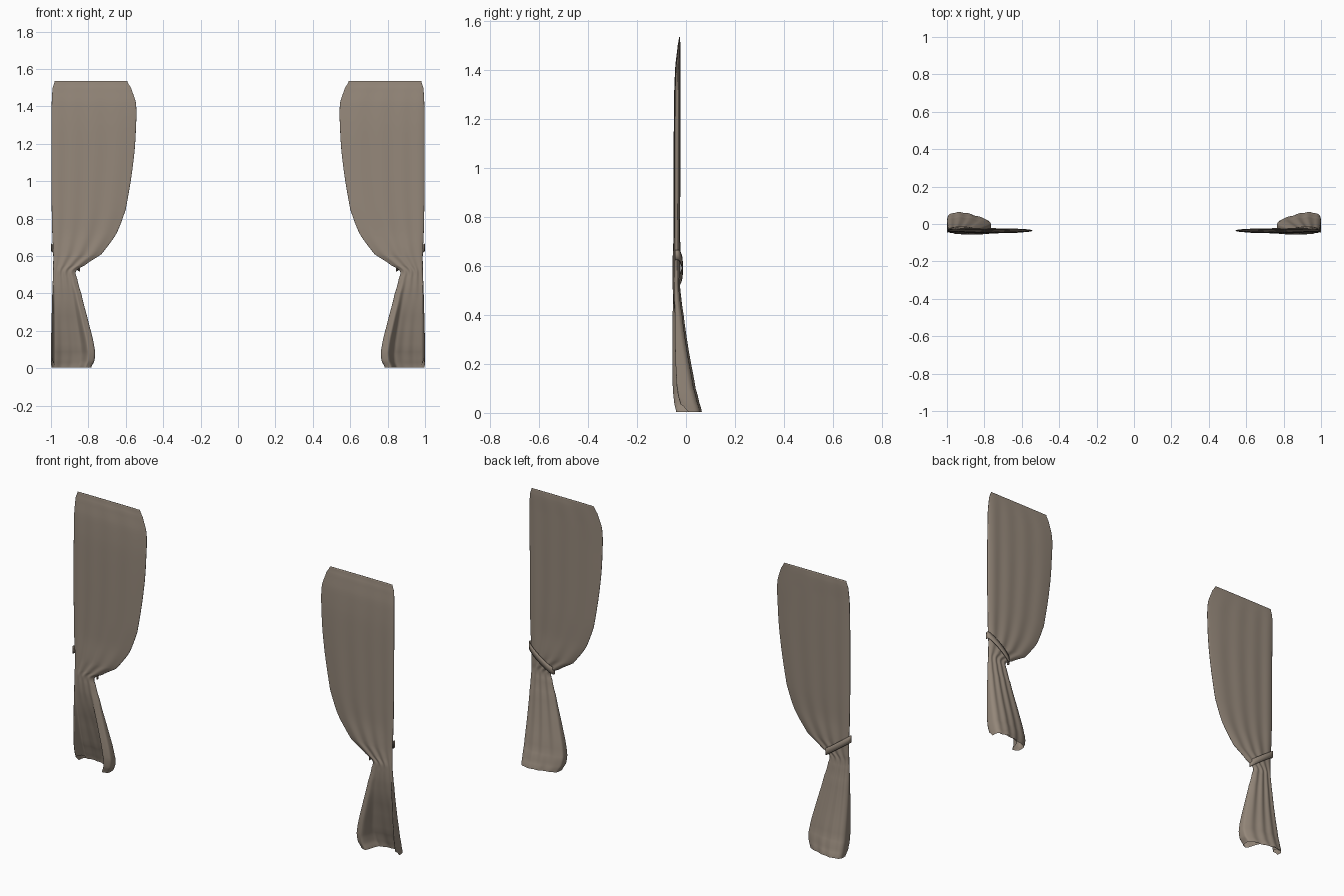
import bpy, bmesh, math

if "Cube" in bpy.data.objects:
    bpy.data.objects.remove(bpy.data.objects["Cube"])

cloth = bpy.data.materials.new("taupe cloth")
cloth.diffuse_color = (0.30, 0.245, 0.195, 1)
cloth.use_nodes = True
cloth.node_tree.nodes["Principled BSDF"].inputs["Base Color"].default_value = cloth.diffuse_color

# Section keys: height, outer x, inner x, front y, back y (outer side), back y (inner side),
# fold depth, hollow (how far the front is drawn in towards the back)
KEYS = [
    (0.004, .998, .785, -.048, .068, .040, .004, 1),
    (0.04, 1.00, .768, -.056, .058, .032, .005, 1),
    (0.10, 1.00, .766, -.062, .042, .022, .006, .95),
    (0.25, .997, .800, -.063, .014, .006, .006, .75),
    (0.40, .993, .838, -.060, -.008, -.011, .006, .35),
    (0.48, .990, .860, -.056, -.020, -.020, .005, .1),
    (0.52, .988, .866, -.055, -.024, -.024, .005, 0),
    (0.55, .988, .820, -.055, -.022, -.024, .005, 0),
    (0.61, .988, .730, -.055, -.020, -.024, .005, 0),
    (0.72, .993, .650, -.055, -.019, -.022, .004, 0),
    (0.85, .996, .600, -.055, -.018, -.021, .003, 0),
    (1.10, .997, .560, -.055, -.017, -.020, .003, 0),
    (1.30, .997, .545, -.053, -.017, -.020, .002, 0),
    (1.42, .996, .546, -.047, -.018, -.020, .002, 0),
    (1.50, .991, .572, -.036, -.020, -.022, .001, 0),
    (1.535, .980, .592, -.029, -.024, -.024, 0, 0),
]


def catmull(p0, p1, p2, p3, t):
    m1, m2 = (p2 - p0) / 2, (p3 - p1) / 2
    return ((2*t**3 - 3*t*t + 1) * p1 + (t**3 - 2*t*t + t) * m1
            + (3*t*t - 2*t**3) * p2 + (t**3 - t*t) * m2)


def smooth(a, b, v):
    t = max(0, min(1, (v - a) / (b - a)))
    return t * t * (3 - 2 * t)


def sections(steps=5):
    n = len(KEYS)
    for i in range(n - 1):
        q = [KEYS[max(0, min(n - 1, i + d))] for d in (-1, 0, 1, 2)]
        for s in range(steps):
            t = s / steps
            # height, fold depth and hollow run straight, the outline is smooth
            yield [q[1][k] + (q[2][k] - q[1][k]) * t if k in (0, 6, 7)
                   else catmull(q[0][k], q[1][k], q[2][k], q[3][k], t) for k in range(8)]
    yield list(KEYS[-1])


def finish(name, bm):
    bmesh.ops.recalc_face_normals(bm, faces=bm.faces)
    me = bpy.data.meshes.new(name)
    bm.to_mesh(me)
    bm.free()
    me.materials.append(cloth)
    ob = bpy.data.objects.new(name, me)
    bpy.context.collection.objects.link(ob)
    mir = ob.modifiers.new("other side", 'MIRROR')
    mir.use_axis = (True, False, False)
    for p in me.polygons:
        p.use_smooth = True
    return ob


# Curtains: flattened tube of cloth, gathered at the tie and flaring below,
# with both edges folded round to the front of a hollow lower drape
SIDES = 96
bm = bmesh.new()
rings = []
for z, xo, xi, yf, ybo, ybi, fold, hollow in sections():
    ring = []
    power = 0.8 - 0.4 * hollow
    for j in range(SIDES):
        a = 2 * math.pi * j / SIDES
        c, s = math.cos(a), math.sin(a)
        u = (c + 1) / 2                                 # 0 inner edge, 1 outer edge
        yb = ybi + (ybo - ybi) * smooth(0, .8, u)
        mid, half = (yb + yf) / 2, (yb - yf) / 2
        # the hanging cloth is thinner away from its outer hem
        half *= 1 - 0.25 * smooth(.6, .75, z) * (1 - smooth(.8, .95, u))
        back = mid + half * abs(s) ** power
        front = mid - half * abs(s) ** power
        # long soft folds press inward only
        phase = 1.3 if s > 0 else 0.2
        wave = 0.5 + 0.5 * math.sin(u * 19 + 5 * u * u + phase + 0.8 * math.sin(2.2 * z))
        dent = fold * wave * abs(s) ** 0.7
        back -= dent
        front += dent
        front += (back - 0.006 - front) * hollow * smooth(.14, .32, u) * (1 - smooth(.92, .985, u))
        y = back if s > 0 else front
        # the outer front corner of the lower hem curls up
        lift = 0 if s > 0 else .05 * smooth(.9, .97, u) * max(0, 1 - z / .25) * abs(s) ** .3
        ring.append(bm.verts.new((xi + (xo - xi) * u, y, z + lift)))
    rings.append(ring)
for r0, r1 in zip(rings, rings[1:]):
    for j in range(SIDES):
        k = (j + 1) % SIDES
        bm.faces.new((r0[j], r0[k], r1[k], r1[j]))
bm.faces.new(rings[-1])                                  # pinched top hem
finish("curtains", bm)

# Tie bands: slanted strap round the back, hooked over both edges
bm = bmesh.new()
pairs = []
for i in range(33):
    a = math.radians(-12 + 204 * i / 32)
    x = .923 + .075 * math.cos(a)
    y = -.038 + .023 * abs(math.sin(a)) ** .8 * math.copysign(1, math.sin(a))
    z = .592 + .054 * math.cos(a)
    pairs.append([bm.verts.new((x, y, z + h)) for h in (-.02, 0, .02)])
for p, q in zip(pairs, pairs[1:]):
    for k in range(2):
        bm.faces.new((p[k], q[k], q[k + 1], p[k + 1]))
tie = finish("tie_bands", bm)
sol = tie.modifiers.new("thickness", 'SOLIDIFY')
sol.thickness = 0.004
sol.offset = 0
